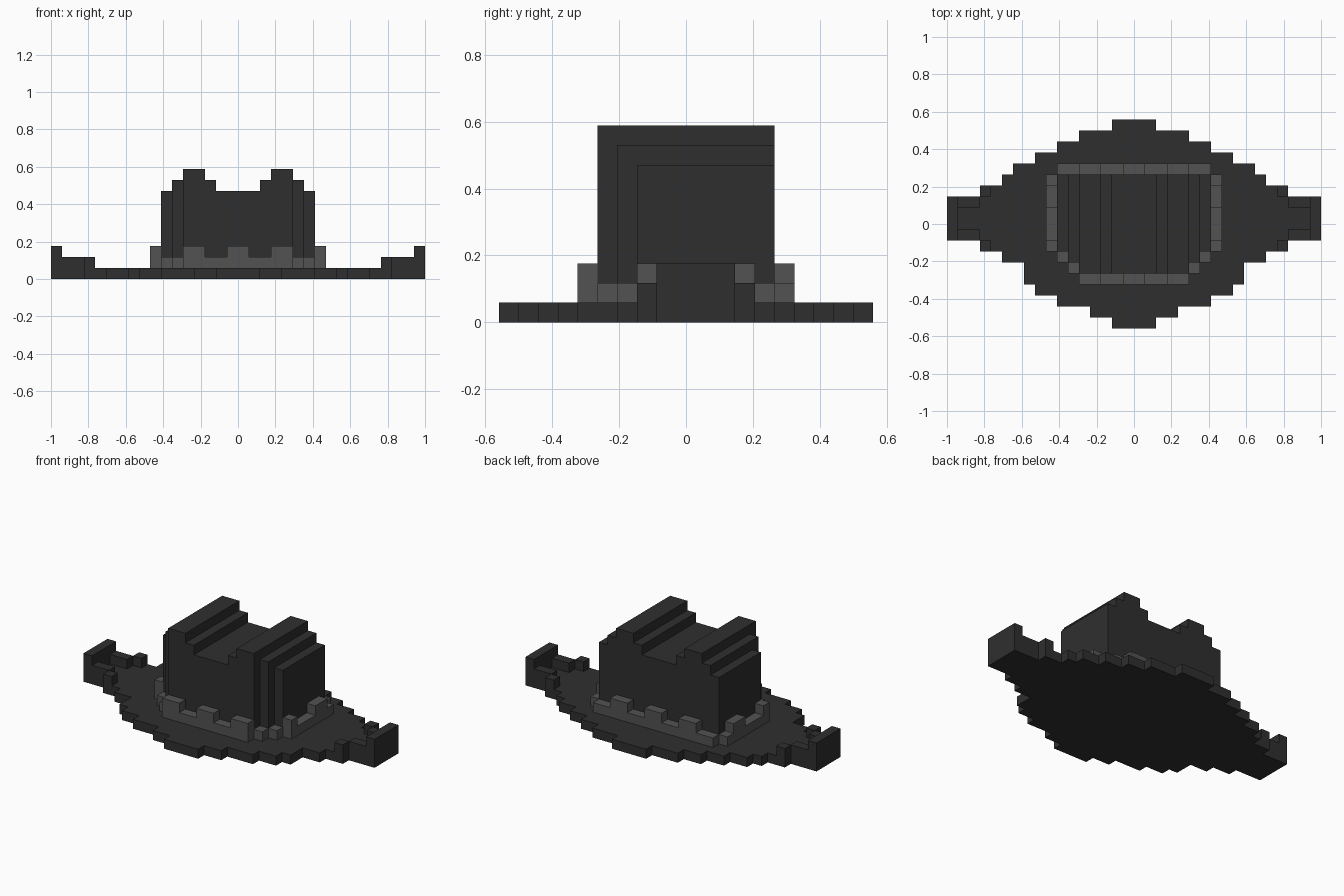
import bpy
import bmesh
from mathutils import Vector

cube = bpy.data.objects.get("Cube")
if cube:
    bpy.data.objects.remove(cube, do_unlink=True)

U = 2 / 34  # one block


def material(name, value):
    m = bpy.data.materials.new(name)
    m.use_nodes = True
    colour = (value, value, value, 1)
    m.diffuse_color = colour
    bsdf = m.node_tree.nodes["Principled BSDF"]
    bsdf.inputs["Base Color"].default_value = colour
    bsdf.inputs["Roughness"].default_value = 0.9
    return m


FELT = material("dark felt", 0.028)
BAND = material("grey band", 0.085)


def prism(name, points, axis, lo, hi, mat):
    """Extrude a flat outline (in block units) along one axis from lo to hi."""
    def place(a, b):
        p = {"x": (lo, a, b), "y": (a, lo, b), "z": (a, b, lo)}[axis]
        return Vector(p) * U
    bm = bmesh.new()
    face = bm.faces.new([bm.verts.new(place(a, b)) for a, b in points])
    new = bmesh.ops.extrude_face_region(bm, geom=[face])["geom"]
    step = Vector([(hi - lo) * U if axis == k else 0 for k in "xyz"])
    bmesh.ops.translate(bm, vec=step, verts=[v for v in new if isinstance(v, bmesh.types.BMVert)])
    bmesh.ops.recalc_face_normals(bm, faces=bm.faces)
    mesh = bpy.data.meshes.new(name)
    bm.to_mesh(mesh)
    bm.free()
    mesh.materials.append(mat)
    ob = bpy.data.objects.new(name, mesh)
    bpy.context.collection.objects.link(ob)
    return ob


def box(name, x, y, z, mat):
    x0, x1 = sorted(x)
    return prism(name, [(x0, y[0]), (x1, y[0]), (x1, y[1]), (x0, y[1])], "z", z[0], z[1], mat)


def skyline(runs, base):
    """Stepped outline from (start, end, height) runs standing on a base line."""
    pts = [(runs[0][0], base)]
    for a, b, h in runs:
        pts += [(a, h), (b, h)]
    return pts + [(runs[-1][1], base)]


# Brim: half width of each row of blocks, front to back
half_widths = [2, 4, 7, 9, 10, 10, 12, 14, 17, 17, 17, 17, 14, 12, 11, 9, 7, 5, 2]
right_edge = []
for i, w in enumerate(half_widths):
    right_edge += [(w, i - 9.5), (w, i - 8.5)]
outline = right_edge + [(-x, y) for x, y in reversed(right_edge)]
clean = [p for i, p in enumerate(outline) if p != outline[i - 1]]
prism("brim", clean, "z", 0, 1, FELT)

# Crown with two ridges and a central dent
crown = [(-5, -3, 10), (-3, -2, 9), (-2, 2, 8), (2, 3, 9), (3, 5, 10)]
prism("crown", skyline(crown, 1), "y", -4.5, 4.5, FELT)

# Crenellated band, front and back
front = [(-5, -3, 3), (-3, -1, 2), (-1, 1, 3), (1, 3, 2), (3, 5, 3)]
back = [(-7, -5, 2)] + front + [(5, 7, 2)]
prism("band_front", skyline(front, 1), "y", -5.5, -4.5, BAND)
prism("band_back", skyline(back, 1), "y", 4.5, 5.5, BAND)
side = [(-2.5, -1.5, 3), (-1.5, 1.5, 2), (1.5, 3.5, 3), (3.5, 4.5, 2)]

for s, tag in ((1, "left"), (-1, "right")):
    # Stepped crown shoulders
    box("crown_shoulder_" + tag, (5 * s, 6 * s), (-3.5, 4.5), (1, 9), FELT)
    box("crown_side_" + tag, (6 * s, 7 * s), (-2.5, 4.5), (1, 8), FELT)
    # Side band and its front corner steps
    x0, x1 = sorted((7 * s, 8 * s))
    prism("band_side_" + tag, skyline(side, 1), "x", x0, x1, BAND)
    box("band_corner_outer_" + tag, (6 * s, 7 * s), (-3.5, -2.5), (1, 2), BAND)
    box("band_corner_inner_" + tag, (5 * s, 6 * s), (-4.5, -3.5), (1, 2), BAND)
    # Upturned brim tip with low rims
    box("tip_wall_" + tag, (16 * s, 17 * s), (-1.5, 2.5), (1, 3), FELT)
    for y, out, end in ((-1.5, -2.5, "front"), (1.5, 2.5, "back")):
        box(f"tip_rim_{end}_{tag}", (14 * s, 16 * s), (y, y + 1), (1, 2), FELT)
        y2 = out if end == "back" else -2.5
        box(f"tip_stud_{end}_{tag}", (13 * s, 14 * s), (y2, y2 + 1), (1, 2), FELT)
